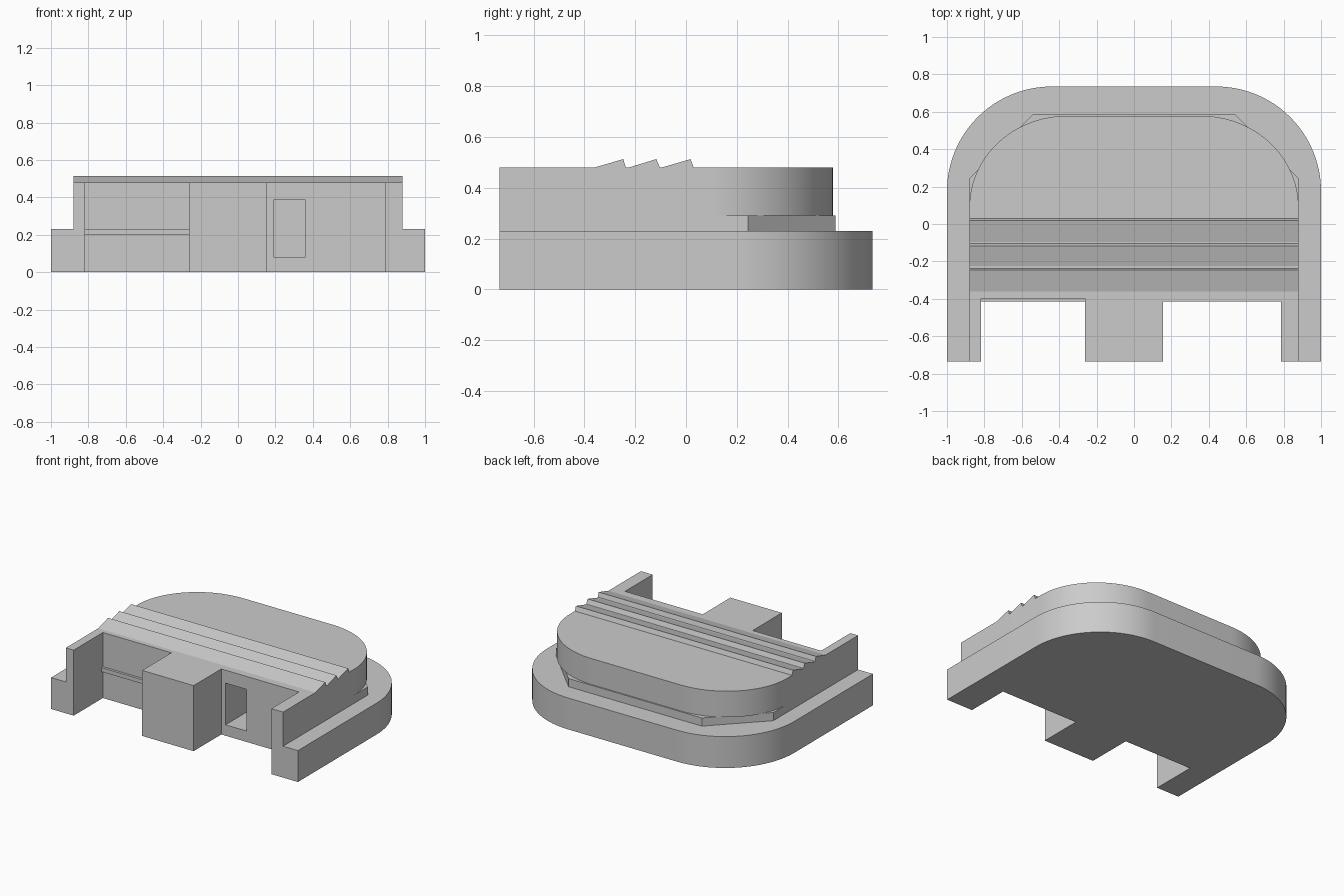
import bpy
import bmesh
from math import sin, cos, pi, radians

if "Cube" in bpy.data.objects:
    bpy.data.objects.remove(bpy.data.objects["Cube"], do_unlink=True)

FRONT = -0.735
WALL = -0.415      # face of the front bays
BAY_WALL = -0.397  # slightly deeper face of the left-hand bay

grey = bpy.data.materials.new("plain grey")
grey.use_nodes = True
grey.diffuse_color = (0.6, 0.6, 0.6, 1)
grey.node_tree.nodes["Principled BSDF"].inputs["Base Color"].default_value = (0.6, 0.6, 0.6, 1)


def prism(name, points, lo, hi, axis="z"):
    """Extrude a closed profile along z (x, y points) or along x (y, z points)."""
    bm = bmesh.new()
    place = (lambda p: (p[0], p[1], lo)) if axis == "z" else (lambda p: (lo, p[0], p[1]))
    face = bm.faces.new([bm.verts.new(place(p)) for p in points])
    result = bmesh.ops.extrude_face_region(bm, geom=[face])
    verts = [g for g in result["geom"] if isinstance(g, bmesh.types.BMVert)]
    shift = (0, 0, hi - lo) if axis == "z" else (hi - lo, 0, 0)
    bmesh.ops.translate(bm, verts=verts, vec=shift)
    bmesh.ops.recalc_face_normals(bm, faces=bm.faces)
    mesh = bpy.data.meshes.new(name)
    bm.to_mesh(mesh)
    bm.free()
    mesh.materials.append(grey)
    obj = bpy.data.objects.new(name, mesh)
    bpy.context.collection.objects.link(obj)
    return obj


def box(name, x0, x1, y0, y1, z0, z1):
    return prism(name, [(x0, y0), (x1, y0), (x1, y1), (x0, y1)], z0, z1)


def rounded_back(half, back, rx, ry, steps):
    """Rear outline from the +x side round to the -x side."""
    arc = [(half - rx + rx * cos(a), back - ry + ry * sin(a))
           for a in (pi / 2 * i / steps for i in range(steps + 1))]
    return arc + [(-x, y) for x, y in reversed(arc)]


def outline(half, rear):
    """Front edge with two open bays, closed by the given rear outline."""
    return [(-half, FRONT), (-0.817, FRONT), (-0.817, BAY_WALL), (-0.262, BAY_WALL),
            (-0.262, FRONT), (0.155, FRONT), (0.155, WALL), (0.785, WALL),
            (0.785, FRONT), (half, FRONT)] + rear


# Stacked layers: broad base, chamfered plinth, rounded upper body
base = prism("base", outline(1.0, rounded_back(1.0, 0.735, 0.56, 0.56, 24)), 0, 0.23)
plinth = prism("plinth", outline(0.88, [(0.88, 0.245), (0.54, 0.588),
                                        (-0.54, 0.588), (-0.88, 0.245)]), 0.23, 0.29)
body = prism("upper_body", outline(0.88, rounded_back(0.88, 0.578, 0.52, 0.49, 24)), 0.29, 0.48)

# Door recess cut through the layers
cutter = box("door_cutter", 0.19, 0.36, WALL - 0.1, WALL + 0.3, 0.08, 0.385)
cutter.hide_render = True
for layer in (base, plinth, body):
    cut = layer.modifiers.new("door recess", "BOOLEAN")
    cut.operation = "DIFFERENCE"
    cut.solver = "EXACT"
    cut.object = cutter
    bpy.context.view_layer.objects.active = layer
    bpy.ops.object.modifier_apply(modifier=cut.name)
bpy.data.objects.remove(cutter, do_unlink=True)

# Thin sill across the left-hand bay
box("bay_sill", -0.817, -0.262, WALL, BAY_WALL, 0.2, 0.23)

# Sawtooth roof ridges
for i, (start, peak, end) in enumerate([(-0.36, -0.247, -0.237),
                                        (-0.225, -0.117, -0.103),
                                        (-0.095, 0.018, 0.03)]):
    prism(f"roof_ridge_{i + 1}", [(start, 0.48), (peak, 0.513), (end, 0.48)], -0.88, 0.88, "x")

# Smooth the curved rear walls, keeping edges crisp
for obj in (base, body):
    bpy.ops.object.select_all(action="DESELECT")
    obj.select_set(True)
    bpy.context.view_layer.objects.active = obj
    bpy.ops.object.shade_smooth_by_angle(angle=radians(30))
